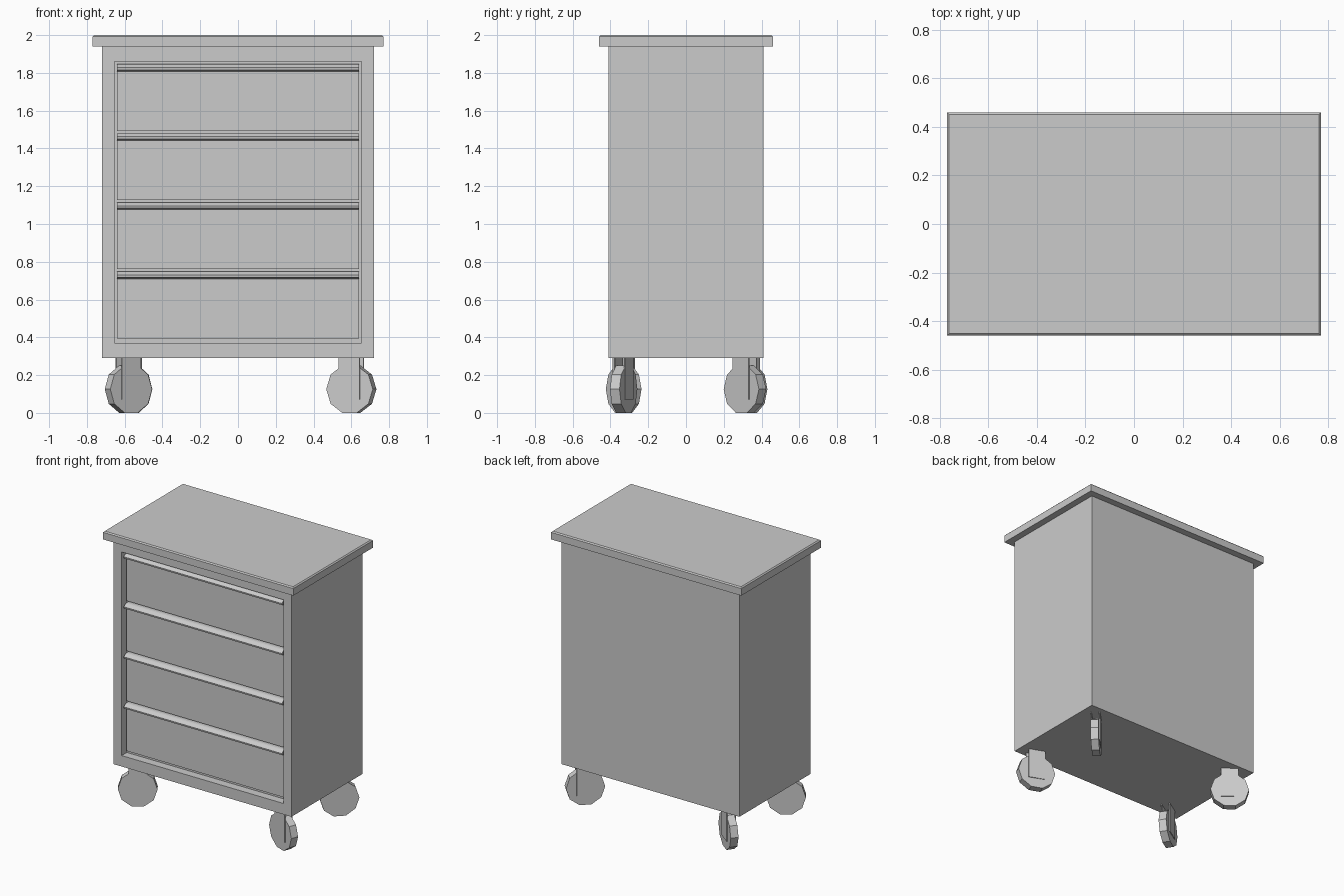
import bpy, bmesh
from math import radians, cos, sin, pi
from mathutils import Matrix

if "Cube" in bpy.data.objects:
    bpy.data.objects.remove(bpy.data.objects["Cube"])


def finish(name, bm, matrix=None):
    bmesh.ops.recalc_face_normals(bm, faces=bm.faces)
    mesh = bpy.data.meshes.new(name)
    bm.to_mesh(mesh)
    bm.free()
    ob = bpy.data.objects.new(name, mesh)
    bpy.context.collection.objects.link(ob)
    if matrix:
        ob.matrix_world = matrix
    return ob


def add_box(bm, x0, x1, y0, y1, z0, z1):
    m = Matrix.Translation(((x0 + x1) / 2, (y0 + y1) / 2, (z0 + z1) / 2)) @ \
        Matrix.Diagonal((x1 - x0, y1 - y0, z1 - z0, 1))
    return bmesh.ops.create_cube(bm, size=1, matrix=m)['verts']


def add_prism(bm, outline, axis_point, a, b):
    # Extrude a 2D outline from a to b
    face = bm.faces.new([bm.verts.new(axis_point(p, q, a)) for p, q in outline])
    ext = bmesh.ops.extrude_face_region(bm, geom=[face], use_keep_orig=True)
    step = [axis_point(0, 0, b)[i] - axis_point(0, 0, a)[i] for i in range(3)]
    moved = [g for g in ext['geom'] if isinstance(g, bmesh.types.BMVert)]
    bmesh.ops.translate(bm, verts=moved, vec=step)


FRONT = -0.41

# Cabinet body with a recessed front opening
bm = bmesh.new()
add_box(bm, -0.72, 0.72, FRONT, 0.41, 0.29, 1.94)
bm.normal_update()
front = min(bm.faces, key=lambda f: f.calc_center_median().y)
for y in (FRONT, FRONT + 0.06):
    bmesh.ops.inset_individual(bm, faces=[front], thickness=0.02)
    for v in front.verts:
        v.co = (0.655 if v.co.x > 0 else -0.655, y, 1.86 if v.co.z > 1 else 0.37)
finish("cabinet_body", bm)

# Worktop with a slim bevel around the upper edge
bm = bmesh.new()
add_box(bm, -0.77, 0.77, -0.46, 0.46, 1.94, 2.0)
rim = [e for e in bm.edges if all(v.co.z > 1.99 for v in e.verts)]
bmesh.ops.bevel(bm, geom=rim, offset=0.008, segments=1, affect='EDGES')
finish("worktop", bm)

# Drawers: flat panel with a full-width pull lip along the top
back, panel = FRONT + 0.06, FRONT + 0.035
for i in range(4):
    t = 1.846 - i * 0.366
    b = t - 0.353
    profile = [(back, b), (panel, b), (panel, t - 0.038), (FRONT + 0.004, t - 0.03),
               (FRONT + 0.002, t - 0.018), (panel - 0.01, t - 0.003), (panel, t), (back, t)]
    bm = bmesh.new()
    add_prism(bm, profile, lambda p, q, d: (d, p, q), -0.64, 0.64)
    finish(f"drawer_{i + 1}", bm)

# Casters: ten-sided wheel between two thin fork plates, each swivelled differently
R = 0.132
HUB = R * cos(pi / 10)
outline = [(R * cos(k * pi / 5), HUB + R * sin(k * pi / 5)) for k in range(10)]
casters = {"front_right": (0.60, -0.33, -21), "front_left": (-0.58, -0.33, 33),
           "back_right": (0.60, 0.312, 45), "back_left": (-0.575, 0.33, -37)}
for name, (x, y, angle) in casters.items():
    place = Matrix.Translation((x, y, 0)) @ Matrix.Rotation(radians(angle), 4, 'Z')
    bm = bmesh.new()
    add_prism(bm, outline, lambda p, q, d: (p, d, q), -0.027, 0.027)
    finish(f"wheel_{name}", bm, place)
    bm = bmesh.new()
    for s in (-1, 1):
        add_box(bm, -0.06, 0.06, s * 0.029 - 0.003, s * 0.029 + 0.003, 0.07, 0.295)
    finish(f"fork_{name}", bm, place)
